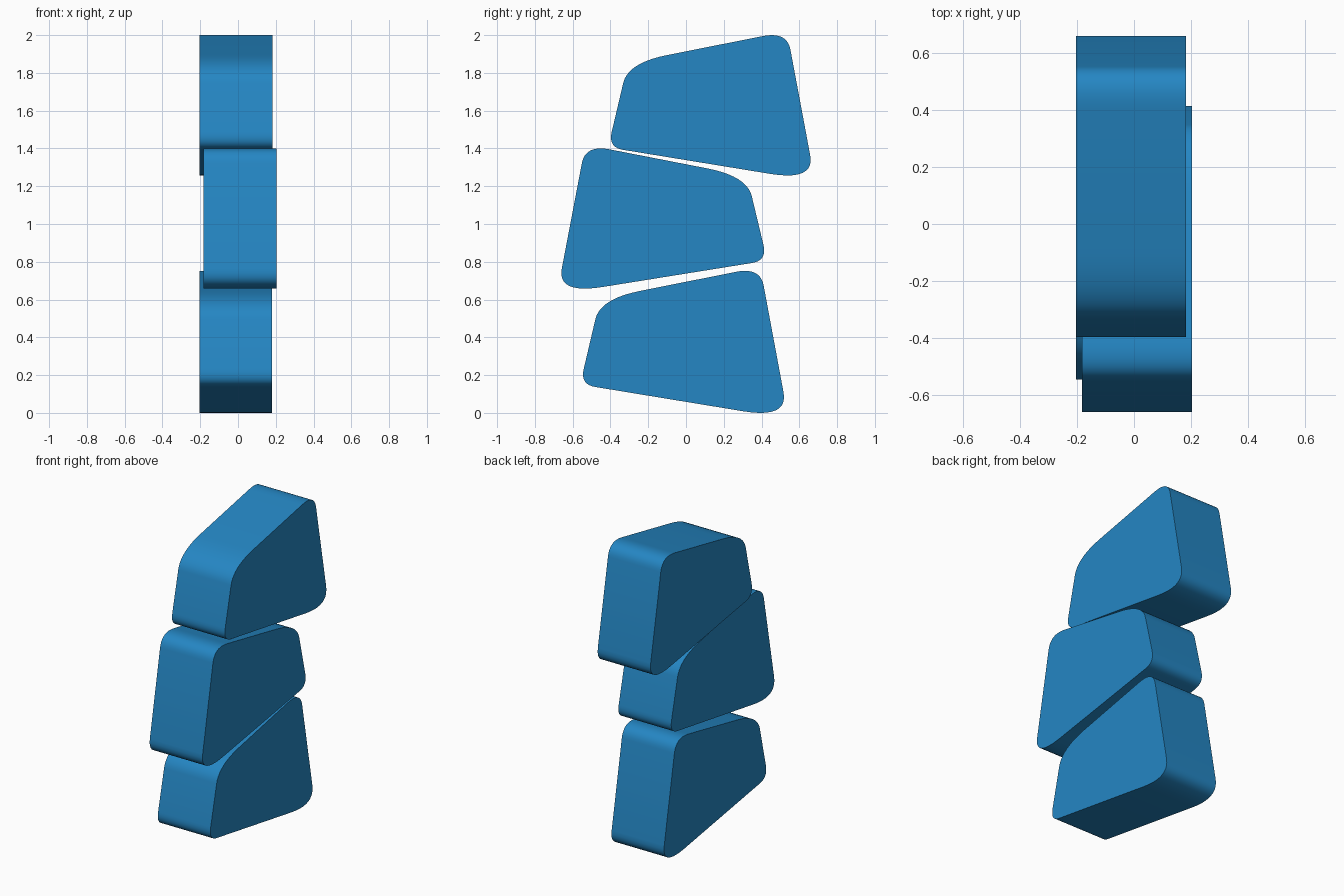
import bpy
import bmesh
import math
from mathutils import Vector

cube = bpy.data.objects.get("Cube")
if cube:
    bpy.data.objects.remove(cube, do_unlink=True)

blue = bpy.data.materials.new("blue")
blue.use_nodes = True
BLUE = (0.018, 0.24, 0.55, 1.0)
blue.diffuse_color = BLUE
blue.node_tree.nodes["Principled BSDF"].inputs["Base Color"].default_value = BLUE

# Side outline as sharp corners (y, z), with rounding lengths before and after each
CORNERS = [
    ((-0.414, 1.412), 0.08, 0.085),   # lower front
    ((-0.309, 1.862), 0.11, 0.21),    # upper front
    ((0.530, 2.030), 0.13, 0.10),     # upper back
    ((0.678, 1.232), 0.14, 0.24),     # lower back
]
STEPS = 10


def rounded_outline():
    """Replace each corner with a quadratic curve."""
    pts = []
    n = len(CORNERS)
    for i, (c, before, after) in enumerate(CORNERS):
        c = Vector(c)
        a = c + (Vector(CORNERS[i - 1][0]) - c).normalized() * before
        b = c + (Vector(CORNERS[(i + 1) % n][0]) - c).normalized() * after
        for k in range(STEPS + 1):
            t = k / STEPS
            pts.append(a * (1 - t) ** 2 + c * 2 * t * (1 - t) + b * t * t)
    return pts


def block(name, xs, ys, zs, flip=False):
    """Extrude the outline across x, fitted to the given extents."""
    pts = [Vector((-p.x if flip else p.x, p.y)) for p in rounded_outline()]
    lo = [min(p[i] for p in pts) for i in (0, 1)]
    hi = [max(p[i] for p in pts) for i in (0, 1)]

    def fit(v, i, span):
        return span[0] + (v - lo[i]) / (hi[i] - lo[i]) * (span[1] - span[0])

    bm = bmesh.new()
    face = bm.faces.new([bm.verts.new((xs[0], fit(p.x, 0, ys), fit(p.y, 1, zs)))
                         for p in pts])
    new = bmesh.ops.extrude_face_region(bm, geom=[face])["geom"]
    bmesh.ops.translate(bm, vec=(xs[1] - xs[0], 0, 0),
                        verts=[g for g in new if isinstance(g, bmesh.types.BMVert)])
    bmesh.ops.recalc_face_normals(bm, faces=bm.faces)
    mesh = bpy.data.meshes.new(name)
    bm.to_mesh(mesh)
    bm.free()
    mesh.materials.append(blue)
    obj = bpy.data.objects.new(name, mesh)
    bpy.context.collection.objects.link(obj)
    bpy.ops.object.select_all(action="DESELECT")
    obj.select_set(True)
    bpy.context.view_layer.objects.active = obj
    bpy.ops.object.shade_smooth_by_angle(angle=math.radians(35))


# Three stacked blocks, the middle one turned the other way
block("bottom_block", (-0.203, 0.18), (-0.545, 0.519), (0.0, 0.752))
block("middle_block", (-0.182, 0.203), (-0.66, 0.414), (0.658, 1.40), flip=True)
block("top_block", (-0.203, 0.182), (-0.397, 0.66), (1.257, 2.0))
